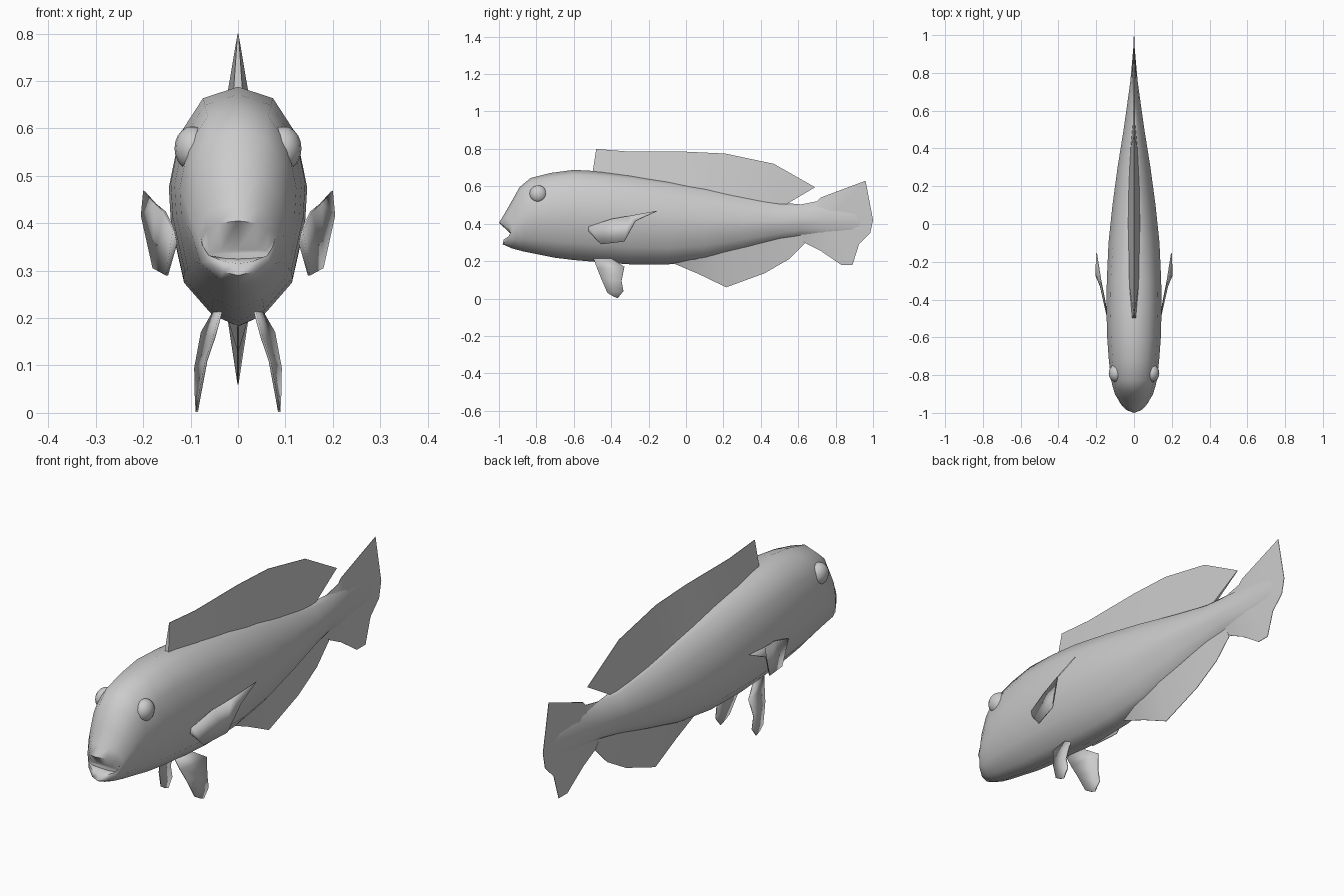
import bpy, bmesh, math

cube = bpy.data.objects.get("Cube")
if cube:
    bpy.data.objects.remove(cube, do_unlink=True)

grey = bpy.data.materials.new("plain_grey")
grey.use_nodes = True
COLOUR = (0.6, 0.6, 0.6, 1)
grey.diffuse_color = COLOUR
grey.node_tree.nodes["Principled BSDF"].inputs["Base Color"].default_value = COLOUR


def make(name, bm, angle=60):
    bmesh.ops.recalc_face_normals(bm, faces=bm.faces)
    me = bpy.data.meshes.new(name)
    bm.to_mesh(me)
    bm.free()
    ob = bpy.data.objects.new(name, me)
    bpy.context.collection.objects.link(ob)
    me.materials.append(grey)
    bpy.ops.object.select_all(action="DESELECT")
    ob.select_set(True)
    bpy.context.view_layer.objects.active = ob
    bpy.ops.object.shade_smooth_by_angle(angle=math.radians(angle))
    return ob


def bridge(bm, a, b, closed):
    n = len(a)
    for i in range(n if closed else n - 1):
        j = (i + 1) % n
        bm.faces.new((a[i], a[j], b[j], b[i]))


# Body: half cross-sections as (width fraction, height fraction)
CHEST = [(0, 1), (.52, .95), (.85, .80), (1, .58), (.97, .43), (.79, .19), (.38, .05), (0, 0)]
REAR = [(0, 1), (.35, .92), (.74, .74), (1, .52), (.95, .40), (.70, .19), (.35, .07), (0, 0)]
# Rings: y top, z top, y bottom, z bottom, half width, backward bow of the sides
RINGS = [
    (-.935, .345, -.935, .325, .070, 0),      # back of mouth
    (-1.00, .405, -.975, .315, .078, .05),    # lips
    (-.975, .445, -.980, .290, .085, .05),
    (-.935, .515, -.930, .268, .100, .03),
    (-.89, .595, -.87, .252, .113, .02),
    (-.83, .645, -.80, .238, .123, 0),
    (-.72, .672, -.70, .218, .134, 0),
    (-.60, .688, -.60, .206, .142, 0),
    (-.45, .680, -.45, .193, .146, 0),
    (-.30, .664, -.30, .183, .144, 0),
    (-.10, .635, -.10, .182, .135, 0),
    (.10, .600, .10, .205, .114, 0),
    (.30, .555, .30, .255, .087, 0),
    (.50, .513, .50, .310, .055, 0),
    (.62, .503, .62, .335, .038, 0),
    (.75, .500, .75, .340, .020, 0),
    (.95, .480, .95, .360, .002, 0),
]
bm = bmesh.new()
loops = []
for yt, zt, yb, zb, w, bow in RINGS:
    t = min(1, max(0, (yt + .3) / .8))
    half = [(a + (c - a) * t, b + (d - b) * t) for (a, b), (c, d) in zip(CHEST, REAR)]
    section = half + [(-x, h) for x, h in half[-2:0:-1]]
    loops.append([bm.verts.new((x * w, yb + (yt - yb) * h + bow * x * x, zb + (zt - zb) * h))
                  for x, h in section])
for a, b in zip(loops, loops[1:]):
    bridge(bm, a, b, True)
bm.faces.new(loops[0])
bm.faces.new(loops[-1])
make("body", bm, 75)


# Centre fins: thick buried base tapering to a thin outer edge
def centre_fin(name, outer, base, thick):
    bm = bmesh.new()
    edges = [[bm.verts.new((x, y, z)) for y, z in pts]
             for x, pts in ((.001, outer), (-.001, outer))]
    roots = [[bm.verts.new((s * t, y, z)) for (y, z), t in zip(base, thick)] for s in (1, -1)]
    bridge(bm, edges[0], roots[0], False)
    bridge(bm, edges[1], roots[1], False)
    bridge(bm, edges[0], edges[1], False)
    for k in (0, -1):
        bm.faces.new((edges[0][k], edges[1][k], roots[1][k], roots[0][k]))
    make(name, bm, 50)


centre_fin("dorsal_fin",
           [(-.48, .80), (-.30, .785), (0, .785), (.21, .775), (.47, .72), (.69, .595)],
           [(-.50, .67), (-.30, .64), (0, .60), (.20, .56), (.40, .52), (.53, .50)],
           [.010, .028, .032, .028, .018, .006])
centre_fin("anal_fin",
           [(-.06, .185), (.07, .13), (.215, .06), (.42, .135), (.55, .21), (.635, .295)],
           [(-.08, .20), (.05, .21), (.20, .25), (.40, .305), (.50, .33), (.60, .36)],
           [.012, .025, .03, .022, .016, .008])
centre_fin("tail_fin",
           [(.60, .50), (.70, .52), (.72, .54), (.96, .63), (1, .42), (.985, .35),
            (.925, .29), (.89, .18), (.83, .18), (.72, .255), (.64, .295), (.60, .335)],
           [(.60, .47), (.66, .47), (.70, .47), (.74, .46), (.76, .43), (.76, .41),
            (.76, .40), (.75, .39), (.72, .38), (.68, .37), (.64, .37), (.60, .37)],
           [.012, .012, .012, .012, .010, .010, .010, .010, .011, .012, .012, .012])


# Paired fins: thin curved strips, mirrored across the body
def paired_fin(name, edge_a, edge_b):
    bm = bmesh.new()
    a, b = ([bm.verts.new(p) for p in e] for e in (edge_a, edge_b))
    bridge(bm, a, b, False)
    ob = make(name, bm)
    solid = ob.modifiers.new("thickness", "SOLIDIFY")
    solid.thickness = .005
    solid.offset = 0
    ob.modifiers.new("mirror", "MIRROR")


paired_fin("pectoral_fins",
           [(.135, -.52, .385), (.155, -.40, .425), (.175, -.30, .442), (.198, -.155, .468)],
           [(.130, -.52, .36), (.150, -.455, .29), (.178, -.33, .305), (.203, -.27, .415)])
paired_fin("pelvic_fins",
           [(.035, -.495, .215), (.050, -.475, .16), (.067, -.455, .11), (.082, -.42, .03),
            (.086, -.39, .012)],
           [(.050, -.40, .215), (.076, -.33, .17), (.090, -.345, .095), (.089, -.335, .04),
            (.087, -.365, .002)])

# Eyes
bm = bmesh.new()
bmesh.ops.create_uvsphere(bm, u_segments=16, v_segments=10, radius=1)
for v in bm.verts:
    v.co = (v.co.x * .038 + .096, v.co.y * .047 - .79, v.co.z * .047 + .558)
make("eyes", bm).modifiers.new("mirror", "MIRROR")
